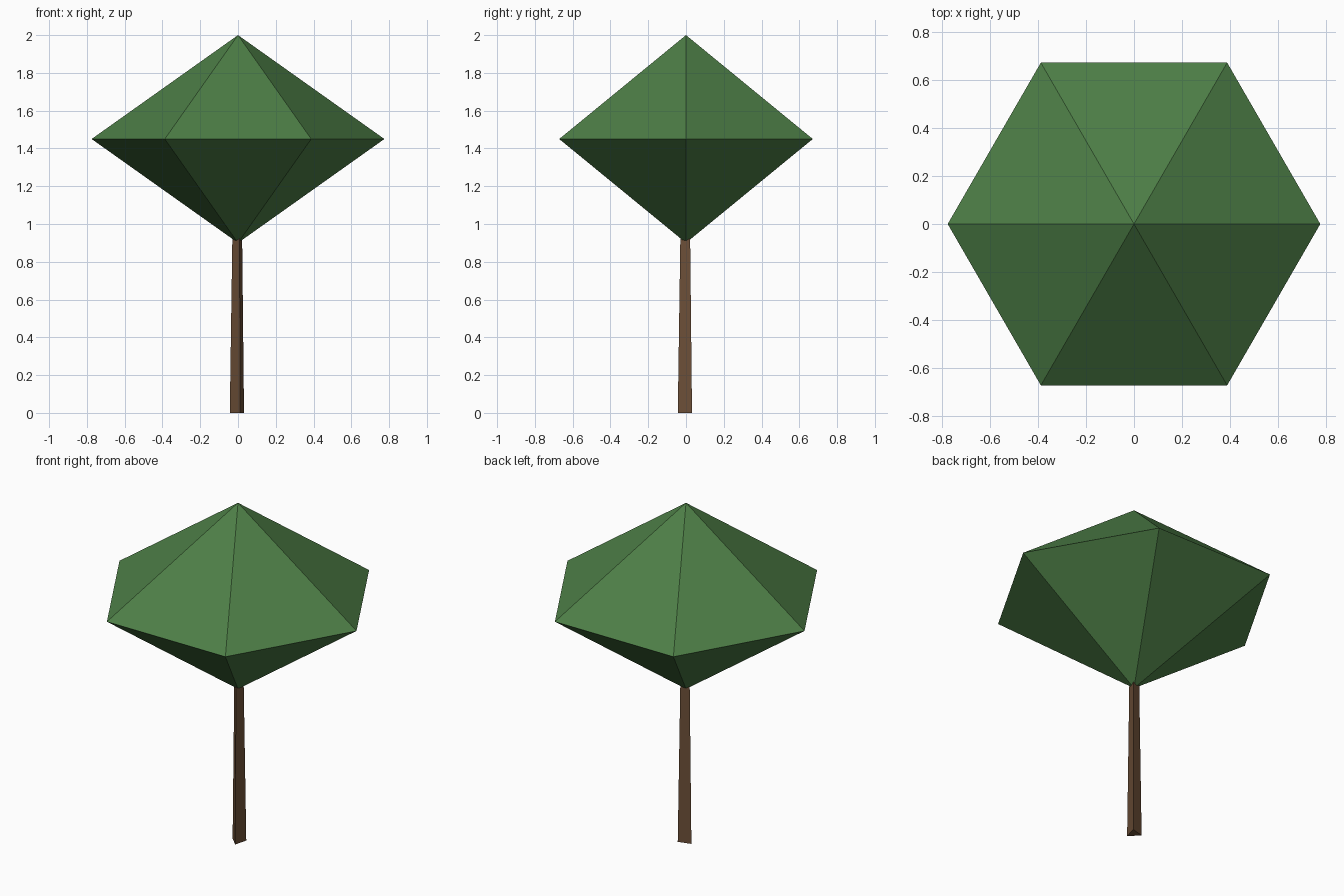
import bpy, bmesh, math

if "Cube" in bpy.data.objects:
    bpy.data.objects.remove(bpy.data.objects["Cube"])


def material(name, colour):
    m = bpy.data.materials.new(name)
    m.diffuse_color = (*colour, 1.0)
    m.use_nodes = True
    m.node_tree.nodes["Principled BSDF"].inputs["Base Color"].default_value = m.diffuse_color
    return m


def ring(bm, sides, radius, z, start):
    return [bm.verts.new((radius * math.cos(start + math.tau * i / sides),
                          radius * math.sin(start + math.tau * i / sides), z))
            for i in range(sides)]


def finish(bm, name, mat):
    bmesh.ops.recalc_face_normals(bm, faces=bm.faces[:])
    me = bpy.data.meshes.new(name)
    bm.to_mesh(me)
    bm.free()
    me.materials.append(mat)
    ob = bpy.data.objects.new(name, me)
    bpy.context.collection.objects.link(ob)
    return ob


leaf_green = material("leaf green", (0.075, 0.21, 0.062))
bark_brown = material("bark brown", (0.15, 0.078, 0.038))

# Trunk: tapered three-sided post, its top buried in the canopy tip
bm = bmesh.new()
turn = math.radians(45)
low = ring(bm, 3, 0.045, 0.0, turn)
high = ring(bm, 3, 0.031, 0.925, turn)
bm.faces.new(low)
bm.faces.new(high)
for i in range(3):
    j = (i + 1) % 3
    bm.faces.new((low[i], low[j], high[j], high[i]))
finish(bm, "trunk", bark_brown)

# Canopy: six-sided double pyramid
bm = bmesh.new()
rim = ring(bm, 6, 0.775, 1.45, 0.0)
tips = [bm.verts.new((0, 0, z)) for z in (2.0, 0.9)]
for tip in tips:
    for i in range(6):
        bm.faces.new((rim[i], rim[(i + 1) % 6], tip))
finish(bm, "canopy", leaf_green)
